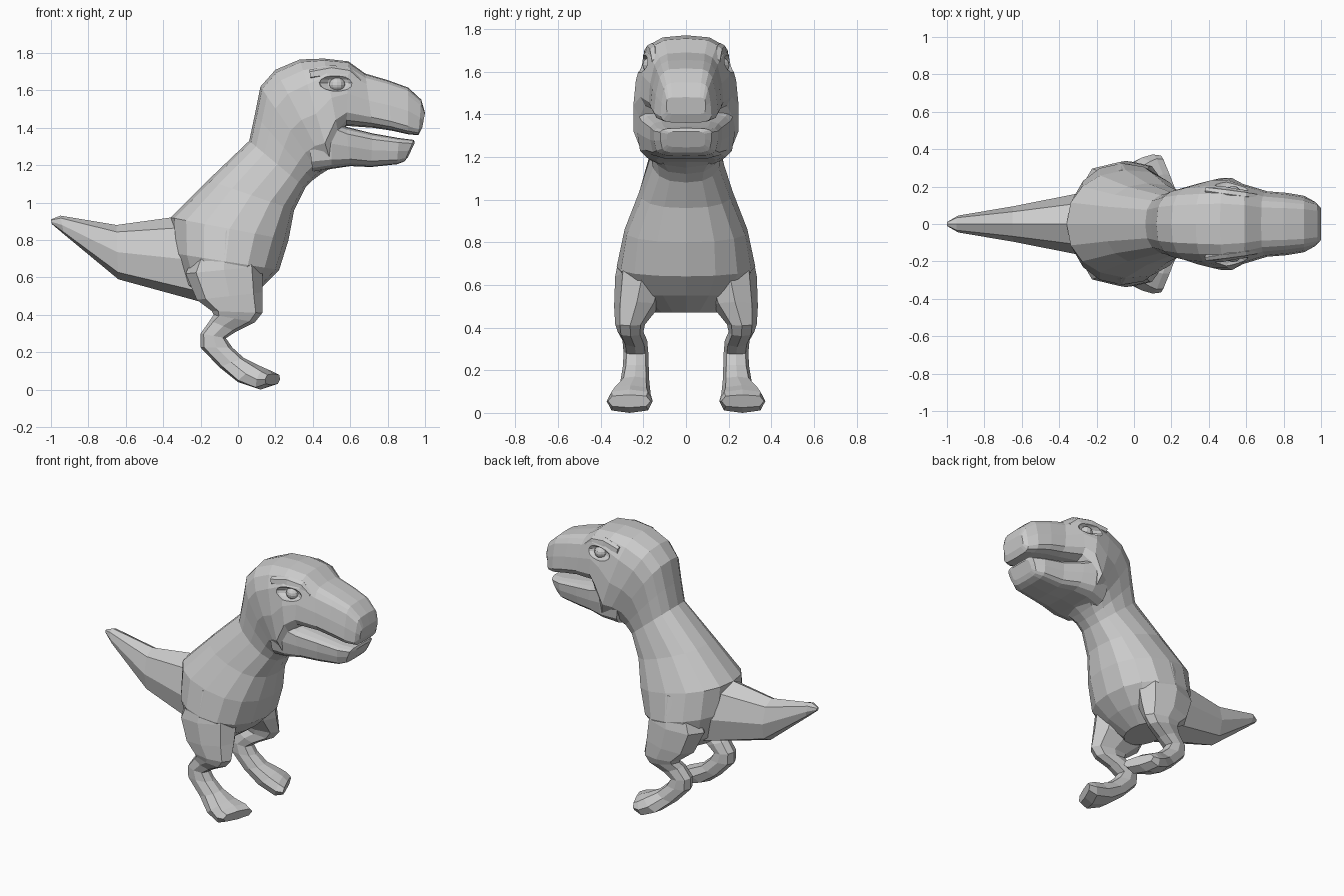
import bpy, bmesh, math
from mathutils import Vector


def finish(name, bm):
    bmesh.ops.recalc_face_normals(bm, faces=bm.faces)
    me = bpy.data.meshes.new(name)
    bm.to_mesh(me)
    bm.free()
    ob = bpy.data.objects.new(name, me)
    bpy.context.collection.objects.link(ob)
    return ob


def loft(name, rings, n, p0, p1, side=1):
    """Skin rings of (xa, za, xb, zb, half_width, taper, centre_y, skew).
    Each ring spans point a to point b in profile; taper narrows the a end.
    Squareness runs from p0 to p1 along the skin (1 round, 0.5 boxy)."""
    bm = bmesh.new()
    prev = None
    for k, (xa, za, xb, zb, w, taper, cy, skew) in enumerate(rings):
        p = p0 + (p1 - p0) * k / (len(rings) - 1)
        cur = []
        for i in range(n):
            t = 2 * math.pi * i / n
            c = math.copysign(abs(math.cos(t)) ** p, math.cos(t))
            s = math.copysign(abs(math.sin(t)) ** p, math.sin(t))
            f = (1 + c) / 2
            y = w * s * (1 - taper * c)
            cur.append(bm.verts.new((xb + (xa - xb) * f - skew * y,
                                     side * (cy + y), zb + (za - zb) * f)))
        if prev:
            for i in range(n):
                j = (i + 1) % n
                bm.faces.new((prev[i], prev[j], cur[j], cur[i]))
        else:
            bm.faces.new(cur)
        prev = cur
    bm.faces.new(prev)
    return finish(name, bm)


def pad(rings):
    return [tuple(r) + (0,) * (8 - len(r)) for r in rings]


def ball(name, loc, scale, u=12, v=8):
    bm = bmesh.new()
    bmesh.ops.create_uvsphere(bm, u_segments=u, v_segments=v, radius=1)
    for vert in bm.verts:
        vert.co = Vector(a * b for a, b in zip(vert.co, scale)) + Vector(loc)
    return finish(name, bm)


# Torso, neck, skull and upper jaw in one skin (back/top point, front/bottom point)
body = loft("body_and_head", pad([
    (-0.20, 0.47, 0.02, 0.47, 0.16),
    (-0.29, 0.56, 0.13, 0.55, 0.285, -0.05),
    (-0.35, 0.73, 0.22, 0.64, 0.325, 0.03),
    (-0.36, 0.92, 0.27, 0.80, 0.288, 0.08),
    (-0.16, 1.12, 0.30, 0.96, 0.218, 0.05),
    (0.06, 1.33, 0.36, 1.08, 0.165),
    (0.09, 1.47, 0.40, 1.12, 0.172),
    (0.12, 1.62, 0.44, 1.15, 0.19, 0.05),
    (0.20, 1.71, 0.48, 1.175, 0.215, 0.12),
    (0.33, 1.765, 0.505, 1.185, 0.235, 0.18),
    (0.46, 1.77, 0.54, 1.35, 0.235, 0.18),
    (0.59, 1.755, 0.58, 1.41, 0.205, 0.16),
    (0.68, 1.69, 0.72, 1.40, 0.168, 0.14),
    (0.80, 1.655, 0.82, 1.385, 0.158, 0.15),
    (0.91, 1.615, 0.91, 1.365, 0.142, 0.15),
    (0.98, 1.55, 0.965, 1.36, 0.115, 0.10),
    (1.00, 1.48, 0.985, 1.40, 0.092),
]), 16, 1.0, 0.36)

# Lower jaw
loft("lower_jaw", pad([
    (0.36, 1.47, 0.40, 1.16, 0.20),
    (0.50, 1.45, 0.50, 1.18, 0.23, -0.04),
    (0.58, 1.405, 0.60, 1.195, 0.207, -0.06),
    (0.72, 1.37, 0.71, 1.19, 0.168, -0.06),
    (0.86, 1.345, 0.85, 1.205, 0.15, -0.06),
    (0.94, 1.335, 0.89, 1.22, 0.12, -0.06),
    (0.945, 1.32, 0.91, 1.245, 0.09),
]), 16, 0.5, 0.4)

# Tail
loft("tail", pad([
    (-0.20, 1.00, -0.08, 0.47, 0.25, 0.1),
    (-0.36, 0.92, -0.22, 0.475, 0.165, 0.2),
    (-0.65, 0.88, -0.64, 0.59, 0.095, 0.1),
    (-0.95, 0.93, -0.93, 0.83, 0.045),
    (-1.00, 0.91, -0.995, 0.885, 0.012),
]), 8, 0.85, 0.85)

# Legs: front point, back point, half width, taper, side offset, toe splay
leg = pad([
    (0.05, 0.86, -0.18, 0.84, 0.10, 0, 0.19),
    (0.13, 0.66, -0.28, 0.62, 0.13, 0, 0.202),
    (0.13, 0.52, -0.22, 0.48, 0.107, 0, 0.23),
    (0.13, 0.41, -0.14, 0.42, 0.07, 0.1, 0.262),
    (0.09, 0.36, -0.13, 0.40, 0.06, 0, 0.26),
    (-0.01, 0.31, -0.15, 0.37, 0.058, 0, 0.24),
    (-0.065, 0.275, -0.20, 0.30, 0.058, 0, 0.235),
    (-0.03, 0.225, -0.20, 0.225, 0.06, 0, 0.235),
    (0.03, 0.17, -0.10, 0.12, 0.068, 0, 0.24),
    (0.11, 0.13, 0.00, 0.04, 0.095, 0, 0.26, 0.15),
    (0.155, 0.11, 0.12, 0.00, 0.108, 0, 0.264, 0.35),
    (0.19, 0.085, 0.18, 0.025, 0.1, 0, 0.266, 0.4),
])
for side, tag in ((1, "left"), (-1, "right")):
    loft(tag + "_leg", leg, 8, 0.95, 0.65, side)

    # Eye socket carved into the skull, eyeball inside it
    cutter = ball(tag + "_socket_cutter", (0.535, side * 0.225, 1.64), (0.11, 0.065, 0.045))
    cutter.hide_render = True
    cutter.hide_viewport = True
    mod = body.modifiers.new(tag + "_socket", 'BOOLEAN')
    mod.operation = 'DIFFERENCE'
    mod.solver = 'EXACT'
    mod.object = cutter
    ball(tag + "_eye", (0.53, side * 0.16, 1.63), (0.044, 0.044, 0.04))

    # Brow ridge over the eye
    loft(tag + "_brow", pad([
        (0.38, 1.71, 0.39, 1.66, 0.02, 0, 0.178),
        (0.50, 1.735, 0.50, 1.67, 0.03, 0.3, 0.16),
        (0.60, 1.72, 0.59, 1.655, 0.03, 0.3, 0.147),
        (0.66, 1.66, 0.65, 1.62, 0.02, 0, 0.142),
    ]), 6, 0.8, 0.8, side)
